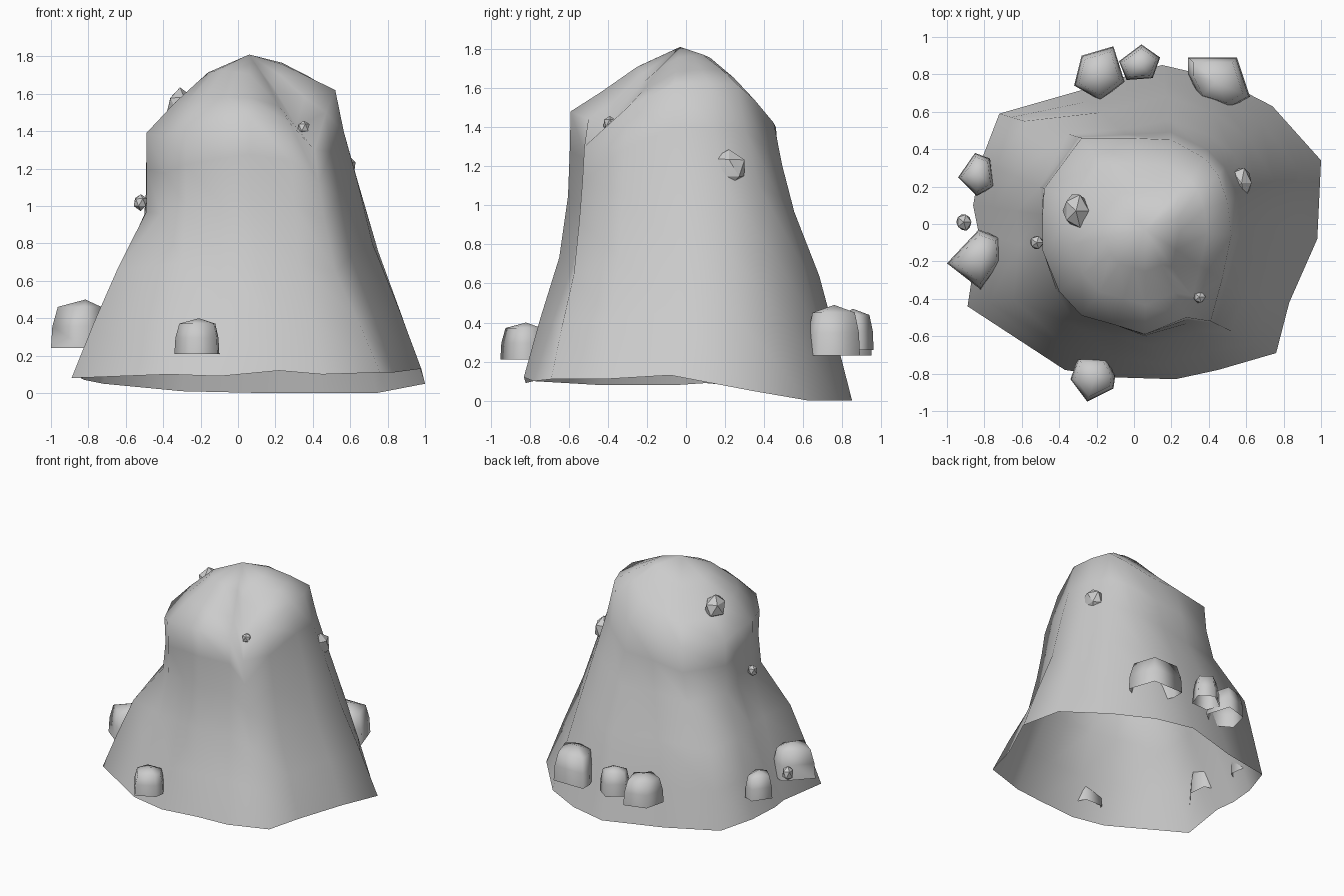
import bpy
import bmesh
import math
import random
from mathutils import Vector

random.seed(4)
if "Cube" in bpy.data.objects:
    bpy.data.objects.remove(bpy.data.objects["Cube"], do_unlink=True)

# Single stone colour
stone = bpy.data.materials.new("stone_grey")
stone.use_nodes = True
GREY = (0.6, 0.6, 0.6, 1.0)
stone.diffuse_color = GREY
stone.node_tree.nodes["Principled BSDF"].inputs["Base Color"].default_value = GREY


def finish(bm, name, angle):
    """Turn a bmesh into a shaded object; faces sharper than angle stay crisp."""
    bmesh.ops.recalc_face_normals(bm, faces=bm.faces)
    mesh = bpy.data.meshes.new(name)
    bm.to_mesh(mesh)
    bm.free()
    mesh.materials.append(stone)
    obj = bpy.data.objects.new(name, mesh)
    bpy.context.collection.objects.link(obj)
    bpy.ops.object.select_all(action='DESELECT')
    obj.select_set(True)
    bpy.context.view_layer.objects.active = obj
    bpy.ops.object.shade_smooth_by_angle(angle=math.radians(angle))
    return obj


def loft(bm, rings, tip):
    """Skin closed rings of points from the open bottom up to a tip."""
    loops = [[bm.verts.new(p) for p in ring] for ring in rings]
    for low, high in zip(loops, loops[1:]):
        for i in range(len(low)):
            j = (i + 1) % len(low)
            bm.faces.new((low[i], low[j], high[j], high[i]))
    top = bm.verts.new(tip)
    last = loops[-1]
    for i in range(len(last)):
        bm.faces.new((last[i], last[(i + 1) % len(last)], top))


# Matching outlines of the foot and the shoulder of the mound
foot = [
    (1, .34, .05), (.98, -.08, .13), (.83, -.42, .11), (.76, -.69, .11),
    (.45, -.78, .1), (.22, -.83, .12), (-.1, -.82, .09), (-.37, -.78, .1),
    (-.89, -.44, .08), (-.83, -.05, .08), (-.86, .1, .09), (-.82, .33, .07),
    (-.72, .59, .05), (-.3, .71, .01), (.15, .85, 0), (.45, .78, 0), (.74, .63, 0)]
shoulder = [
    (.5, .12, 1.62), (.52, -.06, 1.62), (.47, -.3, 1.5), (.41, -.52, 1.3),
    (.28, -.5, 1.44), (.06, -.59, 1.48), (-.1, -.54, 1.46), (-.28, -.49, 1.42),
    (-.4, -.36, 1.37), (-.49, -.14, 1.39), (-.49, .05, 1.38), (-.48, .19, 1.35),
    (-.28, .46, 1.35), (-.02, .46, 1.4), (.2, .45, 1.42), (.38, .35, 1.54), (.45, .26, 1.62)]
peak = Vector((.06, -.03, 1.81))


def toward(point, heading):
    """Cosine between a point's direction from the axis and a heading."""
    return math.cos(math.atan2(point[1], point[0]) - math.radians(heading))


def flank_ring(rise, spread, lean, heading, buttress):
    """Ring part way up the flank, wider towards the heading and at two ridges."""
    ring = []
    for a, b in zip(foot, shoulder):
        ridge = max(0, toward(a, 206), toward(a, 141)) ** 30
        t = spread + lean * toward(a, heading) + buttress * ridge
        ring.append((b[0] + (a[0] - b[0]) * t,
                     b[1] + (a[1] - b[1]) * t,
                     a[2] + (b[2] - a[2]) * rise))
    return ring


def dome_ring(inward, rise):
    """Ring on the crown, flatter along the front left to back right diagonal."""
    ring = []
    for b in shoulder:
        lift = rise - .17 * toward(b, -50) ** 2
        ring.append((b[0] + (peak.x - b[0]) * inward,
                     b[1] + (peak.y - b[1]) * inward,
                     b[2] + (peak.z - b[2]) * lift))
    return ring


# Hollow mound, open underneath
bm = bmesh.new()
loft(bm, [foot, flank_ring(.22, .72, .08, 75, .1), flank_ring(.45, .4, .18, 75, .22),
          flank_ring(.68, .13, .17, 40, .06), flank_ring(.85, .05, .07, 40, 0), shoulder,
          dome_ring(.28, .42), dome_ring(.6, .8)], peak)
finish(bm, "mound", 180)


def boulder(name, outline, bottom, height):
    """Hollow, flat-bottomed boulder: steep sides rounding into a broad cap."""
    bm = bmesh.new()
    cx = sum(p[0] for p in outline) / len(outline)
    cy = sum(p[1] for p in outline) / len(outline)
    rings = [[(cx + (x - cx) * scale, cy + (y - cy) * scale, bottom + height * level)
              for x, y in outline]
             for scale, level in ((1, 0), (.96, .45), (.8, .85))]
    loft(bm, rings, (cx, cy, bottom + height))
    finish(bm, name, 95)


# Boulders around the foot
boulder("front_boulder", [(-.34, -.83), (-.3, -.72), (-.15, -.72),
                          (-.1, -.81), (-.11, -.88), (-.25, -.95)], .21, .19)
boulder("right_large_boulder", [(-1, -.21), (-.83, -.03), (-.72, -.07),
                                (-.71, -.2), (-.82, -.35)], .24, .26)
boulder("right_small_boulder", [(-.94, .25), (-.85, .38), (-.77, .35),
                                (-.75, .2), (-.84, .15)], .24, .2)
boulder("back_right_boulder", [(-.32, .74), (-.28, .9), (-.11, .95),
                               (-.05, .76), (-.18, .66)], .23, .22)
boulder("back_middle_boulder", [(-.08, .87), (.04, .96), (.14, .89),
                                (.1, .78), (-.04, .77)], .26, .21)
boulder("back_left_boulder", [(.29, .89), (.55, .89), (.62, .68),
                              (.51, .62), (.35, .67), (.29, .8)], .23, .26)


def pebble(name, centre, size):
    """Small faceted stone set into the surface."""
    bm = bmesh.new()
    bmesh.ops.create_icosphere(bm, subdivisions=1, radius=1)
    for v in bm.verts:
        k = random.uniform(.9, 1.08)
        v.co = Vector(centre) + Vector(c * s * k for c, s in zip(v.co, size))
    finish(bm, name, 25)


# Pebbles on the flanks and crown
pebble("left_pebble", (.575, .22, 1.19), (.06, .1, .1))
pebble("crown_pebble", (-.31, .07, 1.54), (.075, .1, .09))
pebble("right_pebble", (-.52, -.1, 1.02), (.04, .04, .045))
pebble("front_pebble", (.35, -.39, 1.42), (.035, .035, .04))
pebble("foot_pebble", (-.91, .01, .34), (.045, .05, .06))
